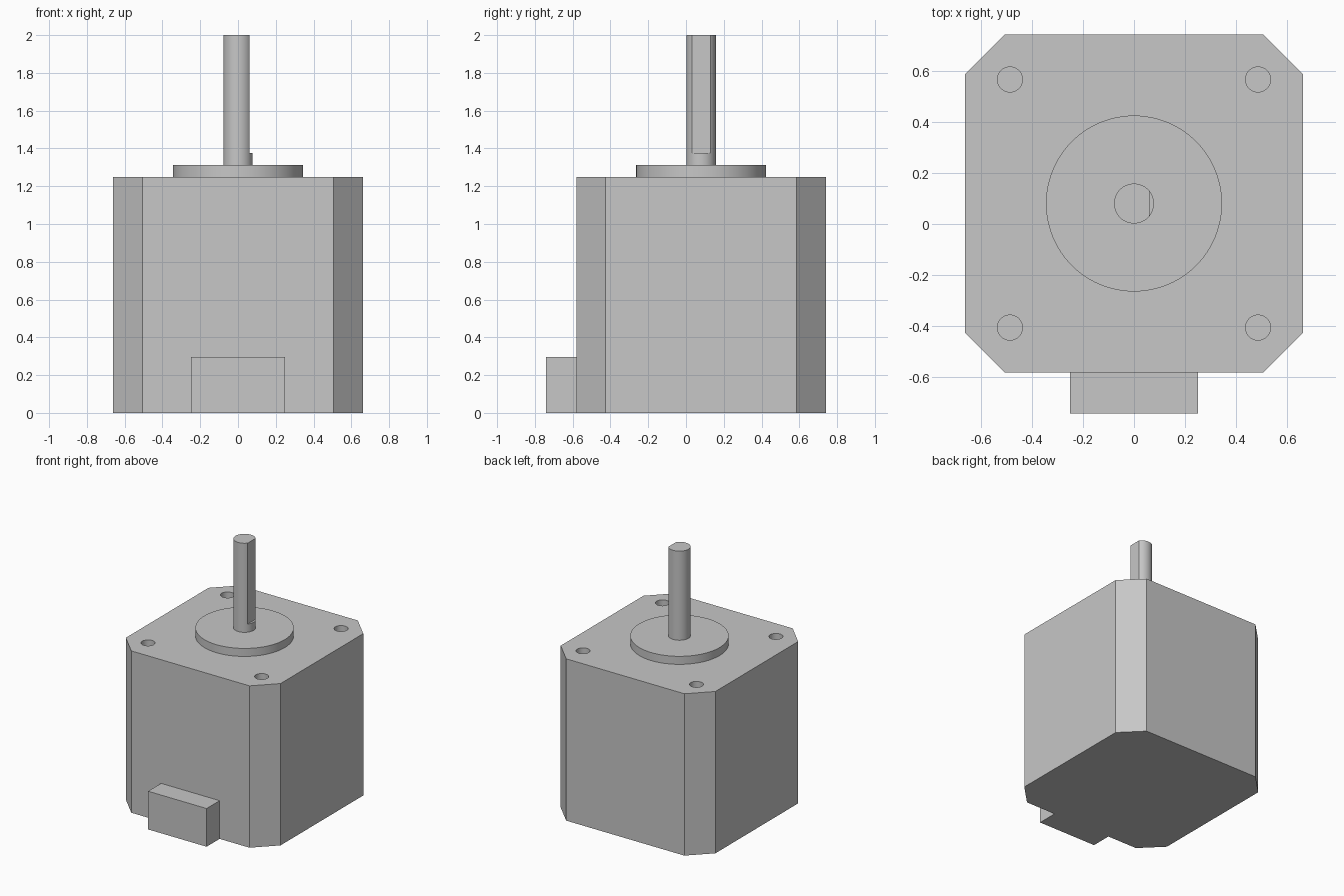
import bpy, bmesh, math

cube = bpy.data.objects.get("Cube")
if cube:
    bpy.data.objects.remove(cube, do_unlink=True)

steel = bpy.data.materials.new("light grey")
steel.use_nodes = True
grey = (0.57, 0.57, 0.57, 1)
steel.diffuse_color = grey
steel.node_tree.nodes["Principled BSDF"].inputs["Base Color"].default_value = grey

AXIS_Y = 0.08  # the motor axis sits behind centre to balance the connector


def prism(name, outline, z0, z1):
    """Extrude a counter-clockwise outline from z0 up to z1."""
    bm = bmesh.new()
    base = bm.faces.new([bm.verts.new((x, y, z0)) for x, y in outline])
    top = bmesh.ops.extrude_face_region(bm, geom=[base], use_keep_orig=True)
    verts = [v for v in top["geom"] if isinstance(v, bmesh.types.BMVert)]
    bmesh.ops.translate(bm, verts=verts, vec=(0, 0, z1 - z0))
    bmesh.ops.recalc_face_normals(bm, faces=bm.faces)
    mesh = bpy.data.meshes.new(name)
    bm.to_mesh(mesh)
    bm.free()
    mesh.materials.append(steel)
    obj = bpy.data.objects.new(name, mesh)
    bpy.context.collection.objects.link(obj)
    return obj


def circle(x, y, r, n=64):
    return [(x + r * math.cos(math.tau * i / n), y + r * math.sin(math.tau * i / n))
            for i in range(n)]


def box(x0, x1, y0, y1):
    return [(x0, y0), (x1, y0), (x1, y1), (x0, y1)]


def cut(obj, cutter):
    """Subtract the cutter from the object and discard it."""
    mod = obj.modifiers.new("cut", "BOOLEAN")
    mod.operation = "DIFFERENCE"
    mod.solver = "EXACT"
    mod.object = cutter
    bpy.context.view_layer.objects.active = obj
    bpy.ops.object.modifier_apply(modifier=mod.name)
    bpy.data.objects.remove(cutter, do_unlink=True)


def smooth(obj):
    obj.data.shade_smooth()
    obj.data.set_sharp_from_angle(angle=math.radians(30))


# Square housing with chamfered corners
W, F = 0.661, 0.505
corners = [(F, -W), (W, -F), (W, F), (F, W), (-F, W), (-W, F), (-W, -F), (-F, -W)]
housing = prism("housing", [(x, y + AXIS_Y) for x, y in corners], 0, 1.25)

# Blind mounting holes in the top
for sx in (-1, 1):
    for sy in (-1, 1):
        hole = circle(sx * 0.485, AXIS_Y + sy * 0.485, 0.049, 40)
        cut(housing, prism("hole_cutter", hole, 1.11, 1.4))
smooth(housing)

# Round pilot boss
smooth(prism("pilot_boss", circle(0, AXIS_Y, 0.344, 96), 1.25, 1.312))

# Shaft with a flat on its left side
shaft = prism("shaft", circle(0, AXIS_Y, 0.078), 1.312, 2.0)
cut(shaft, prism("flat_cutter", box(0.061, 0.2, AXIS_Y - 0.2, AXIS_Y + 0.2), 1.375, 2.2))
smooth(shaft)

# Connector block low on the front
prism("connector", box(-0.25, 0.25, -0.74, AXIS_Y - W), 0, 0.295)
